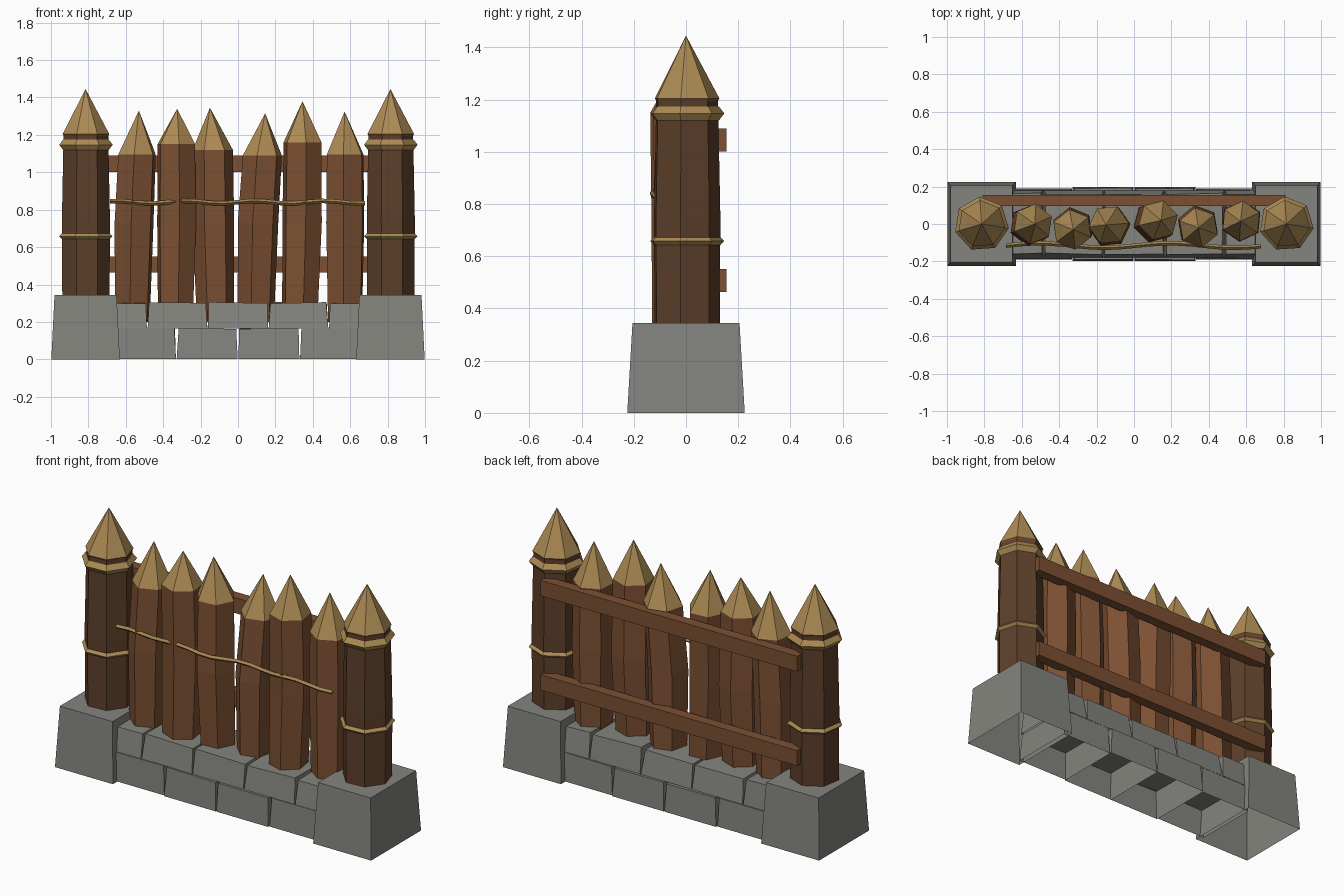
import bpy, bmesh, math, random
from mathutils import Vector

random.seed(4)
cube = bpy.data.objects.get("Cube")
if cube:
    bpy.data.objects.remove(cube, do_unlink=True)


def material(name, rgb):
    m = bpy.data.materials.new(name)
    m.use_nodes = True
    m.diffuse_color = (*rgb, 1)
    m.node_tree.nodes["Principled BSDF"].inputs["Base Color"].default_value = (*rgb, 1)
    return m


STONE = material("grey stone", (0.23, 0.23, 0.21))
DARK = material("dark timber", (0.11, 0.05, 0.023))
BROWN = material("brown timber", (0.20, 0.08, 0.033))
TAN = material("cut wood", (0.42, 0.26, 0.09))
ROPE = material("rope", (0.36, 0.23, 0.08))


def finish(name, bm, mats):
    bmesh.ops.recalc_face_normals(bm, faces=bm.faces)
    mesh = bpy.data.meshes.new(name)
    bm.to_mesh(mesh)
    bm.free()
    for m in mats:
        mesh.materials.append(m)
    ob = bpy.data.objects.new(name, mesh)
    bpy.context.collection.objects.link(ob)
    return ob


def loft(name, sections, sides, angle, mats, tip=None, closed=False):
    """Skin rings given as (x, y, z, radius, material index of the band above)."""
    bm = bmesh.new()
    rings = []
    for x, y, z, r, _ in sections:
        turn = [math.radians(angle) + math.tau * i / sides for i in range(sides)]
        rings.append([bm.verts.new((x + r * math.cos(a), y + r * math.sin(a), z)) for a in turn])
    pairs = list(zip(rings, rings[1:]))
    if closed:
        pairs.append((rings[-1], rings[0]))
    for (low, high), s in zip(pairs, sections):
        for i in range(sides):
            j = (i + 1) % sides
            bm.faces.new((low[i], low[j], high[j], high[i])).material_index = s[4]
    if not closed:
        bm.faces.new(rings[0])
    if tip:
        top = bm.verts.new(tip)
        for i in range(sides):
            f = bm.faces.new((rings[-1][i], rings[-1][(i + 1) % sides], top))
            f.material_index = sections[-1][4]
    return finish(name, bm, mats)


def block(name, x0, x1, depth, z0, z1, taper_x, taper_y, jitter=0.0, y=0.0):
    """Open-bottomed stone, narrower at the top."""
    bm = bmesh.new()
    bmesh.ops.create_cube(bm, size=1)
    for v in bm.verts:
        up = v.co.z > 0
        sx, sy = math.copysign(1, v.co.x), math.copysign(1, v.co.y)
        v.co = Vector(((x0 + x1) / 2 + sx * ((x1 - x0) / 2 - taper_x * up),
                       y + sy * (depth - taper_y * up), z1 if up else z0))
        if up:
            v.co += Vector([random.uniform(-jitter, jitter) for _ in range(3)])
    bm.faces.ensure_lookup_table()
    base = [f for f in bm.faces if all(v.co.z < z0 + 0.01 for v in f.verts)]
    bmesh.ops.delete(bm, geom=base, context="FACES_ONLY")
    return finish(name, bm, [STONE])


# Corner pedestals, posts and rope bands
for side, sx in (("left", 1), ("right", -1)):
    cx = sx * 0.815
    block(side + "_pedestal", cx - 0.183, cx + 0.183, 0.225, 0, 0.345, 0.017, 0.02)
    loft(side + "_post",
         [(cx, 0, 0.33, 0.13, 0), (cx, 0, 0.75, 0.132, 0), (cx, 0, 1.195, 0.123, 1),
          (cx, 0, 1.205, 0.128, 2)],
         7, -9, [DARK, BROWN, TAN], tip=(cx, 0, 1.445))
    for part, z, h in (("upper", 1.147, 0.027), ("lower", 0.658, 0.02)):
        loft(f"{side}_{part}_band",
             [(cx, 0, z - h, 0.126, 0), (cx, 0, z, 0.147, 0), (cx, 0, z + h, 0.126, 0),
              (cx, 0, z, 0.115, 0)],
             7, -9, [TAN], closed=True)

# Two courses of stones with staggered joints
lower = (-0.66, -0.33, 0, 0.33, 0.66)
for i, (a, b) in enumerate(zip(lower, lower[1:])):
    block(f"lower_stone_{i + 1}", a + 0.002, b - 0.002, 0.19 + 0.008 * (i in (1, 2)),
          0.003, 0.165, 0.008, 0.008, 0.004)
upper = (-0.66, -0.485, -0.162, 0.162, 0.485, 0.66)
for i, (a, b) in enumerate(zip(upper, upper[1:])):
    block(f"upper_stone_{i + 1}", a + 0.002, b - 0.002, 0.18, 0.166, 0.303,
          0.008, 0.02, 0.005)

# Sharpened stakes: foot x, shoulder x, tip x, y, shoulder z, tip z, turn
stakes = (
    (-0.565, -0.540, -0.530, 0.00, 1.095, 1.33, 22),
    (-0.335, -0.330, -0.325, -0.03, 1.15, 1.34, 38),
    (-0.120, -0.135, -0.150, -0.005, 1.12, 1.345, 5),
    (0.095, 0.130, 0.145, 0.02, 1.09, 1.315, 15),
    (0.330, 0.345, 0.345, -0.02, 1.16, 1.38, 40),
    (0.572, 0.573, 0.570, 0.015, 1.095, 1.325, 25),
)
for n, (foot, shoulder, tip, y, zs, zt, turn) in enumerate(stakes):
    lean = random.uniform(-0.012, 0.012)
    mid = (foot + shoulder) / 2 + lean / 2
    loft(f"stake_{n + 1}",
         [(foot, y, 0.2, 0.1, 0), (mid, y + lean, 0.73, 0.112, 0),
          (shoulder, y, zs, 0.108, 1)],
         6, turn, [BROWN, TAN], tip=(tip, y, zt))

# Back rails
for part, z in (("upper", 1.045), ("lower", 0.507)):
    bm = bmesh.new()
    bmesh.ops.create_cube(bm, size=1)
    bmesh.ops.scale(bm, vec=(1.62, 0.06, 0.088), verts=bm.verts)
    bmesh.ops.translate(bm, vec=(0, 0.125, z), verts=bm.verts)
    finish(part + "_rail", bm, [BROWN])

# Wavy rope across the stakes, swept as a four-sided tube
bm = bmesh.new()
steps = 18
previous = None
for i in range(steps + 1):
    x = -0.685 + 1.365 * i / steps
    y = -0.115 - 0.012 * math.sin(x * 9 + 3)
    z = 0.84 + 0.007 * math.sin(x * 17)
    ring = [bm.verts.new((x, y + dy, z + dz))
            for dy, dz in ((0.012, 0), (0, 0.012), (-0.012, 0), (0, -0.012))]
    if previous:
        for k in range(4):
            m = (k + 1) % 4
            bm.faces.new((previous[k], previous[m], ring[m], ring[k]))
    if i in (0, steps):
        bm.faces.new(ring)
    previous = ring
finish("front_rope", bm, [ROPE])
